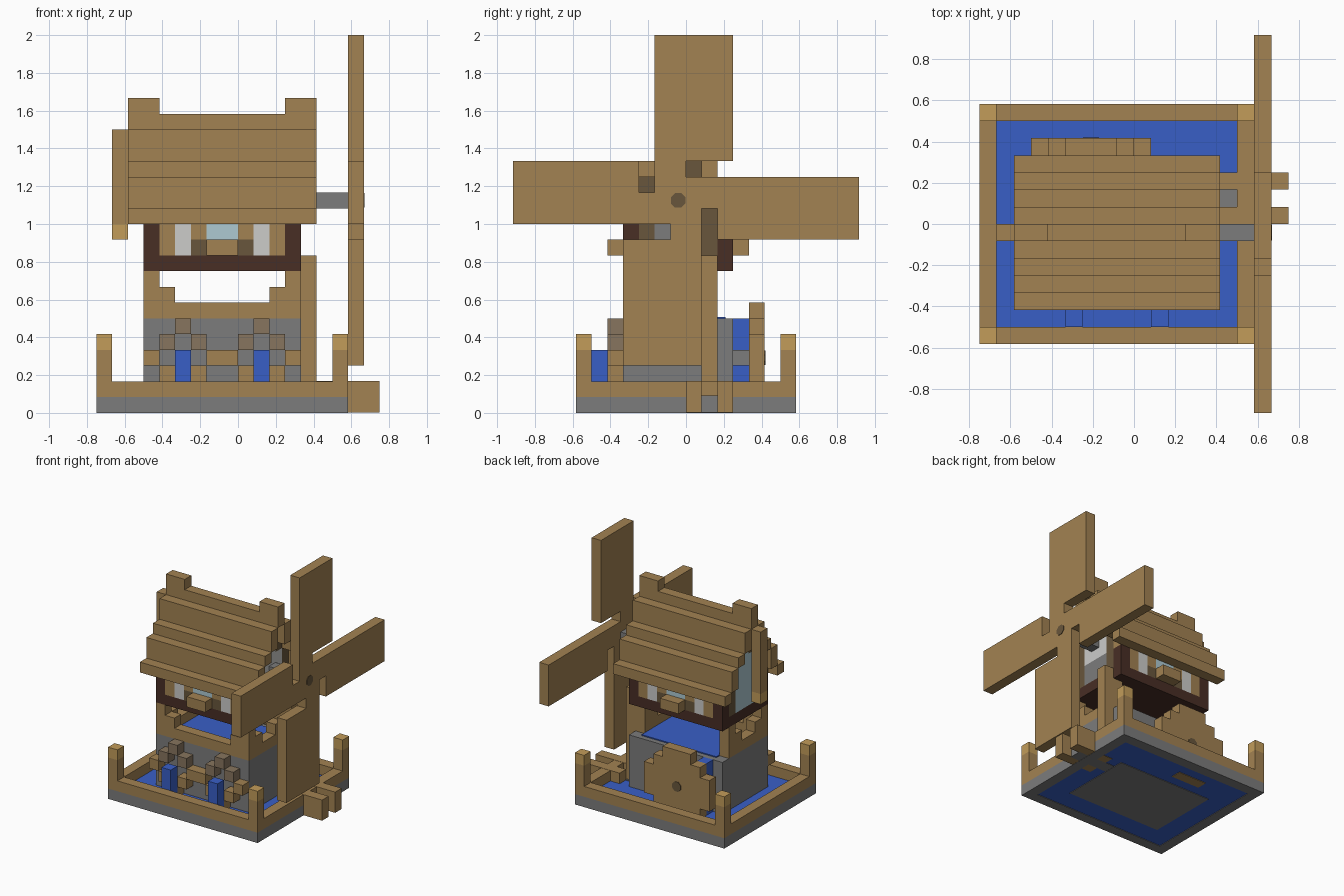
import bpy
import bmesh
from mathutils import Matrix, Vector

UNIT = 1 / 12          # one block
MID_Y = -0.5           # ridge line of the house, in blocks
MID_X = -1             # middle of the house, in blocks

default = bpy.data.objects.get("Cube")
if default:
    bpy.data.objects.remove(default, do_unlink=True)


def material(name, *rgb):
    linear = [((c / 255 + 0.055) / 1.055) ** 2.4 for c in rgb] + [1]
    mat = bpy.data.materials.new(name)
    mat.use_nodes = True
    mat.diffuse_color = linear
    shader = mat.node_tree.nodes["Principled BSDF"]
    shader.inputs["Base Color"].default_value = linear
    shader.inputs["Roughness"].default_value = 0.9
    return mat


PLANK = material("plank brown", 162, 130, 82)
TAN = material("light tan wood", 194, 156, 90)
STONE = material("stone grey", 124, 124, 124)
WATER = material("water blue", 57, 95, 198)
BEAM = material("dark red brown", 72, 46, 37)
LOG = material("bark brown", 104, 86, 60)
WET = material("weathered wood", 135, 117, 94)
PLASTER = material("plaster white", 204, 204, 202)
GLASS = material("pale glass", 174, 202, 210)


def build(name, mat, bm):
    mesh = bpy.data.meshes.new(name)
    bm.to_mesh(mesh)
    bm.free()
    mesh.materials.append(mat)
    obj = bpy.data.objects.new(name, mesh)
    bpy.context.collection.objects.link(obj)
    return obj


def blocks(name, mat, *boxes):
    """One object from boxes given as x, y and z ranges in blocks."""
    bm = bmesh.new()
    for box in boxes:
        low, high = Vector(box[::2]), Vector(box[1::2])
        place = Matrix.Translation((low + high) / 2 * UNIT)
        size = Matrix.Diagonal((high - low) * UNIT).to_4x4()
        bmesh.ops.create_cube(bm, size=1, matrix=place @ size)
    return build(name, mat, bm)


def flip_y(box):
    x0, x1, y0, y1, z0, z1 = box
    return (x0, x1, 2 * MID_Y - y1, 2 * MID_Y - y0, z0, z1)


def flip_x(box):
    x0, x1, y0, y1, z0, z1 = box
    return (2 * MID_X - x1, 2 * MID_X - x0, y0, y1, z0, z1)


def both(flip, *boxes):
    return list(boxes) + [flip(b) for b in boxes]


def frame(z0, z1):
    """Four strips around the plot."""
    return [(-9, 7, -7, -6, z0, z1), (-9, 7, 6, 7, z0, z1),
            (-9, -8, -6, 6, z0, z1), (6, 7, -6, 6, z0, z1)]


def axle_cap(name, axis, x, y, z):
    bm = bmesh.new()
    bmesh.ops.create_cone(bm, cap_ends=True, segments=8, radius1=UNIT / 2,
                          radius2=UNIT / 2, depth=0.008)
    turn = Matrix.Rotation(1.5708, 4, axis) @ Matrix.Rotation(0.3927, 4, "Z")
    bm.transform(Matrix.Translation(Vector((x, y, z)) * UNIT) @ turn)
    build(name, LOG, bm)


# Plot with pond, rim and corner posts
blocks("stone_kerb", STONE, *frame(0, 1))
blocks("wooden_rim", PLANK, *frame(1, 2))
blocks("pond_water", WATER, (-8, 6, -6, 6, 0.05, 1))
corners = [(x, x + 1, y, y + 1) for x in (-9, 6) for y in (-7, 6)]
blocks("corner_posts", PLANK, *[c + (2, 4) for c in corners])
blocks("corner_post_tops", TAN, *[c + (4, 5) for c in corners])

# Water channel on the right
blocks("channel_bed", STONE, (4, 8, 0.9, 2.1, 0.02, 1.1))
blocks("channel_rails", PLANK, (5, 9, 0, 1, 0.02, 2.02), (5, 9, 2, 3, 0.02, 2.02))
blocks("channel_post", PLANK, (4, 5, 1, 2, 1, 10))

# Lower stone storey and open gallery with stepped brackets
blocks("stone_base", STONE, (-6, 4, -4, 3, 0, 6))
blocks("gallery_water", WATER, (-5, 3, -3, 2.5, 6, 6.1))
blocks("gallery_front", PLANK, (-6, 4, -4, -3, 6, 7),
       *both(flip_x, (-6, -4, -4, -3, 7, 8), (-6, -5, -4, -3, 8, 9)))
blocks("gallery_sides", PLANK,
       *both(flip_x, (-6, -5, -3, 2, 6, 7), (-6, -5, -3, -2, 7, 8),
             (-6, -5, 0, 2, 7, 8), (-6, -5, 1, 2, 8, 9)))

# Upper storey: beams, posts and the two long walls
blocks("floor_beam", BEAM, (-6, 4, -4, 3, 9, 10))
post = (-6, -5, -4, -3, 10, 12)
blocks("corner_beams", BEAM, *both(flip_y, *both(flip_x, post)))
wall = (-4, -3)
blocks("wall_plates", PLANK, *both(flip_y, (-6, 4, -4, -3, 12, 13)))
blocks("wall_panels", PLANK, *both(flip_y, *both(flip_x, (-5, -4, *wall, 10, 12),
                                                 (-3, -2, *wall, 11, 12))))
blocks("wall_logs", LOG, *both(flip_y, *both(flip_x, (-3, -2, *wall, 10, 11))))
blocks("white_panels", PLASTER, *both(flip_y, *both(flip_x, (-4, -3, *wall, 10, 12))))
blocks("long_windows", GLASS, *both(flip_y, (-2, 0, *wall, 10, 12)))
blocks("window_boxes", PLANK, *both(flip_y, (-2, 0, -5, -4, 10, 11)))

# Gables under the roof
for side, x, low_fill, high_fill in (("left", -6, GLASS, GLASS),
                                     ("right", 3, STONE, PLASTER)):
    span = (x, x + 1)
    blocks(side + "_gable_logs", LOG,
           *both(flip_y, (*span, -3, -2, 10, 15), (*span, -2, -1, 15, 16)),
           (*span, -1, 0, 16, 18))
    blocks(side + "_gable_low", low_fill, (*span, -2, 1, 10, 12))
    blocks(side + "_gable_high", high_fill, (*span, -2, 1, 12, 15),
           (*span, -1, 0, 15, 16))

# Stepped roof shell, ridge and ridge ends
tops = [12, 13, 15, 16, 18]
steps = [(-7, 5, i - 5, i - 4, z, z + 1 + i % 2) for i, z in enumerate(tops[:-1])]
blocks("roof_steps", PLANK, *both(flip_y, *steps))
blocks("roof_ridge", PLANK, (-7, 5, -1, 0, 18, 19),
       *both(flip_x, (-7, -5, -1, 0, 19, 20)))
blocks("gable_plank", PLANK, (-8, -7, -1, 0, 12, 18))
blocks("gable_plank_end", TAN, (-8, -7, -1, 0, 11, 12))

# Sails: hub, four short arms and four broad blades
blocks("sail_axle", STONE, (4, 7, -1, 0, 13, 14))
blocks("sail_hub", PLANK, (7, 8, -2, 1, 12, 15),
       (7, 8, -3, -2, 12, 14), (7, 8, 1, 2, 13, 15),
       (7, 8, -2, 0, 15, 16), (7, 8, -1, 1, 11, 12))
blocks("sail_left", PLANK, (7, 8, -11, -3, 12, 16))
blocks("sail_right", PLANK, (7, 8, 2, 11, 11, 15))
blocks("sail_top", PLANK, (7, 8, -2, 3, 16, 24))
blocks("sail_bottom", PLANK, (7, 8, -4, 1, 3, 11))
axle_cap("sail_axle_cap", "Y", 8, MID_Y, 13.5)

# Two diamond water wheels at the front, with falling water
for label, x in (("left", 1), ("right", -4)):
    ring = [(x + dx, x + dx + 1, -5, -4, 3 + dz, 4 + dz)
            for dx in range(-2, 3) for dz in range(-2, 3) if abs(dx) + abs(dz) == 2]
    blocks(label + "_wheel_low", PLANK, *[b for b in ring if b[4] < 4])
    blocks(label + "_wheel_top", WET, *[b for b in ring if b[4] >= 4])
    blocks(label + "_water_jet", WATER, (x, x + 1, -6, -5, 1, 4))

# Large water wheel at the back
blocks("back_wheel", PLANK, (-4, -1, 4, 5, 0, 7),
       *both(lambda b: (-5 - b[1], -5 - b[0]) + b[2:],
             (-5, -4, 4, 5, 1, 6), (-6, -5, 4, 5, 2, 5)))
blocks("back_wheel_axle", STONE, (-3, -2, 3, 4, 3, 4))
blocks("back_waterfall", WATER, (-5, -4, 3, 4, 1, 6))
axle_cap("back_wheel_cap", "X", -2.5, 5, 3.5)
